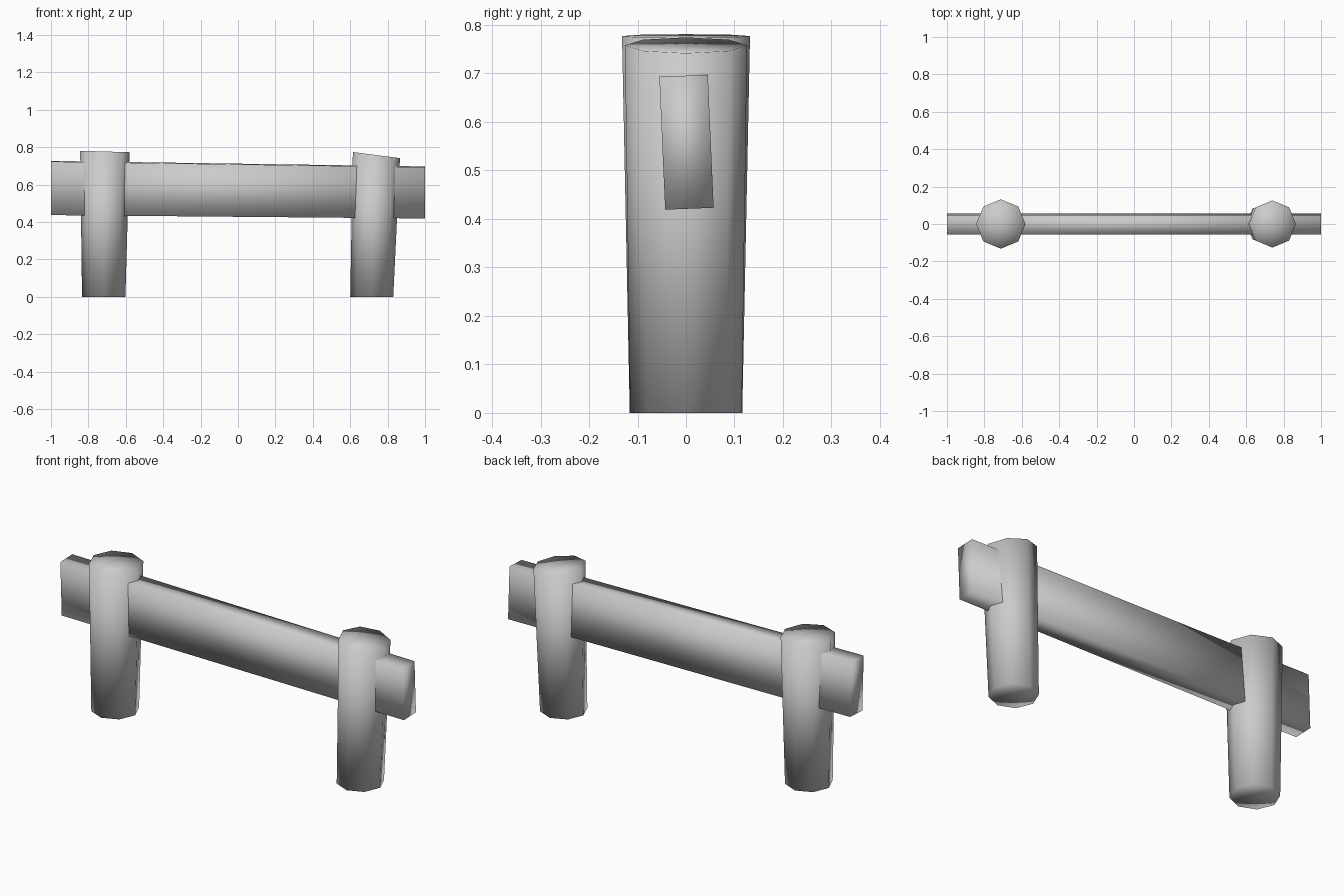
import bpy
import bmesh
from math import pi
from mathutils import Matrix

cube = bpy.data.objects.get("Cube")
if cube:
    bpy.data.objects.remove(cube, do_unlink=True)

grey = bpy.data.materials.new("plain grey")
grey.use_nodes = True
colour = (0.6, 0.6, 0.6, 1)
grey.diffuse_color = colour
grey.node_tree.nodes["Principled BSDF"].inputs["Base Color"].default_value = colour


def finish(bm, name):
    """Turn the bmesh into a smooth-shaded object."""
    bmesh.ops.recalc_face_normals(bm, faces=bm.faces)
    for face in bm.faces:
        face.smooth = True
    mesh = bpy.data.meshes.new(name)
    bm.to_mesh(mesh)
    bm.free()
    mesh.materials.append(grey)
    bpy.context.collection.objects.link(bpy.data.objects.new(name, mesh))


def post(name, x_bottom, x_top, r_bottom, r_top, height, slope):
    """Eight-sided tapered post with a leaning, sloped top."""
    bm = bmesh.new()
    bmesh.ops.create_cone(bm, cap_ends=True, cap_tris=True, segments=8,
                          radius1=r_bottom, radius2=r_top, depth=1,
                          matrix=Matrix.Translation((0, 0, 0.5)))
    for v in bm.verts:
        if v.co.z > 0.5:
            v.co.z = height + slope * v.co.x
            v.co.x += x_top
        else:
            v.co.z = 0
            v.co.x += x_bottom
    finish(bm, name)


# Two upright posts
post("right_post", -0.718, -0.712, 0.116, 0.132, 0.777, -0.03)
post("left_post", 0.715, 0.74, 0.115, 0.126, 0.758, -0.13)

# Cross beam, sagging to one side and slightly rolled
bm = bmesh.new()
bmesh.ops.create_cube(bm, size=2)
for v in bm.verts:
    x, y, z = v.co
    v.co.y = 0.001 + 0.05 * y - 0.006 * z
    v.co.z = 0.57 - 0.012 * x + (0.14 - 0.003 * x) * z + 0.002 * y
finish(bm, "cross_beam")
